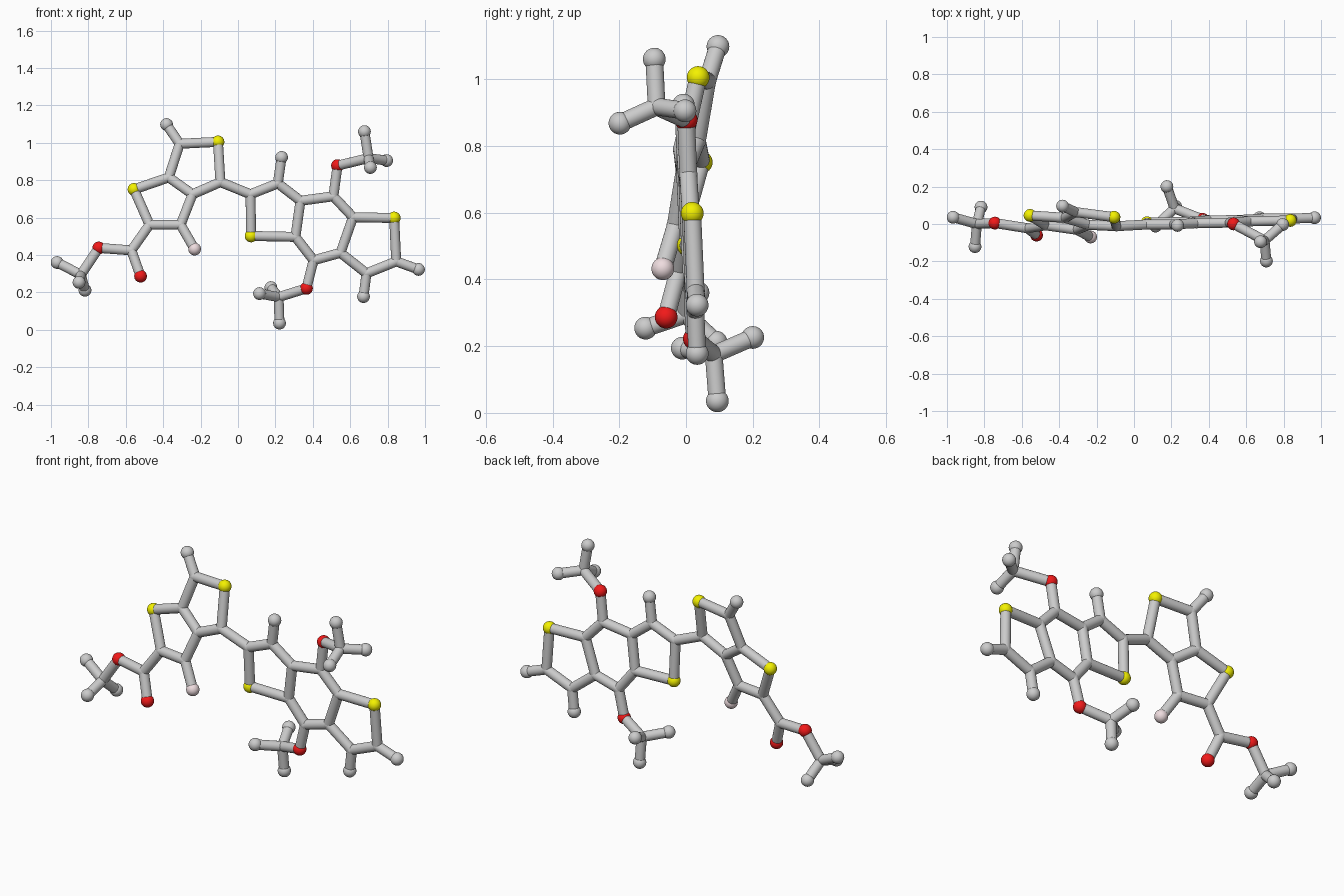
import bpy
from mathutils import Vector

if "Cube" in bpy.data.objects:
    bpy.data.objects.remove(bpy.data.objects["Cube"])

BALL, STICK = 0.034, 0.0265


def material(name, rgb):
    m = bpy.data.materials.new(name)
    m.diffuse_color = (*rgb, 1)
    m.use_nodes = True
    m.node_tree.nodes["Principled BSDF"].inputs["Base Color"].default_value = m.diffuse_color
    return m


MATS = {"S": material("yellow", (0.9, 0.88, 0.0)),
        "O": material("red", (0.88, 0.01, 0.01)),
        "F": material("pale_pink", (0.86, 0.72, 0.74))}
NAMES = {"S": "sulfur_ball", "O": "oxygen_ball", "F": "fluorine_ball",
         "H": "end_ball", "C": "joint"}


# Planes of the two flat ring systems: depth y from (x, z)
def left_y(x, z):
    return -0.196 - 0.143 * x + 0.216 * z


def right_y(x, z):
    return 0.027 + 0.021 * x - 0.043 * z


def ball(name, p, r, mat=None):
    bpy.ops.mesh.primitive_uv_sphere_add(segments=32, ring_count=16, radius=r, location=p)
    o = bpy.context.object
    o.name = name
    bpy.ops.object.shade_smooth()
    if mat:
        o.data.materials.append(mat)


def stick(name, a, b):
    a, b = Vector(a), Vector(b)
    d = b - a
    bpy.ops.mesh.primitive_cylinder_add(vertices=24, radius=STICK, depth=d.length,
                                        location=(a + b) / 2)
    o = bpy.context.object
    o.name = name
    o.rotation_euler = d.to_track_quat('Z', 'Y').to_euler()
    bpy.ops.object.shade_smooth_by_angle()


def build(part, atoms, bonds):
    for key, p in atoms.items():
        kind = key[0]
        r = STICK + 0.001 if kind == "C" else BALL
        ball(part + "_" + NAMES[kind], p, r, MATS.get(kind))
    for chain in bonds:
        keys = chain.split()
        for a, b in zip(keys, keys[1:]):
            stick(part + "_bond", atoms[a], atoms[b])


# Left fused rings with the ester arm (x, z on the tilted plane)
left = {"S1": (-.107, 1.005), "C1": (-.312, .995), "H1": (-.382, 1.098),
        "C2": (-.37, .815), "S2": (-.556, .751), "C3": (-.473, .562),
        "C4": (-.307, .562), "F1": (-.232, .432), "C5": (-.243, .725),
        "C6": (-.094, .79), "C7": (-.57, .425), "O1": (-.521, .287),
        "O2": (-.744, .438)}
left = {k: (x, left_y(x, z), z) for k, (x, z) in left.items()}
left.update({"C8": (-.84, .0, .295), "H2": (-.967, .036, .36),
             "H3": (-.85, -.121, .254), "H4": (-.818, .09, .212)})
build("left_rings", left, [
    "C1 S1 C6 C5 C2 C1", "C2 S2 C3 C4 C5", "C1 H1", "C4 F1",
    "C3 C7 O1", "C7 O2 C8 H2", "C8 H3", "C8 H4"])

# Right three fused rings with two side arms
right = {"Ca": (.067, .725), "Cb": (.213, .783), "H5": (.233, .922),
         "Cc": (.334, .69), "S3": (.07, .502), "Cd": (.307, .497),
         "Ce": (.404, .372), "O3": (.366, .222), "Cf": (.548, .412),
         "Cg": (.615, .602), "Ch": (.51, .714), "O4": (.532, .878),
         "S4": (.835, .598), "Ci": (.846, .366), "H6": (.965, .323),
         "Cj": (.687, .302), "H7": (.671, .178)}
right = {k: (x, right_y(x, z), z) for k, (x, z) in right.items()}
right.update({"Ck": (.217, .083, .175), "H8": (.115, -.011, .194),
              "H9": (.176, .2, .226), "Hx": (.222, .094, .036),
              "Cm": (.698, -.088, .918), "Ha": (.676, -.095, 1.06),
              "Hb": (.795, -.003, .905), "Hc": (.708, -.198, .868)})
build("right_rings", right, [
    "Ca Cb Cc Cd S3 Ca", "Cc Ch Cg Cf Ce Cd", "Cg S4 Ci Cj Cf",
    "Cb H5", "Ci H6", "Cj H7", "Ce O3 Ck H8", "Ck H9", "Ck Hx",
    "Ch O4 Cm Ha", "Cm Hb", "Cm Hc"])

# Link between the two halves
stick("link_bond", left["C6"], right["Ca"])
